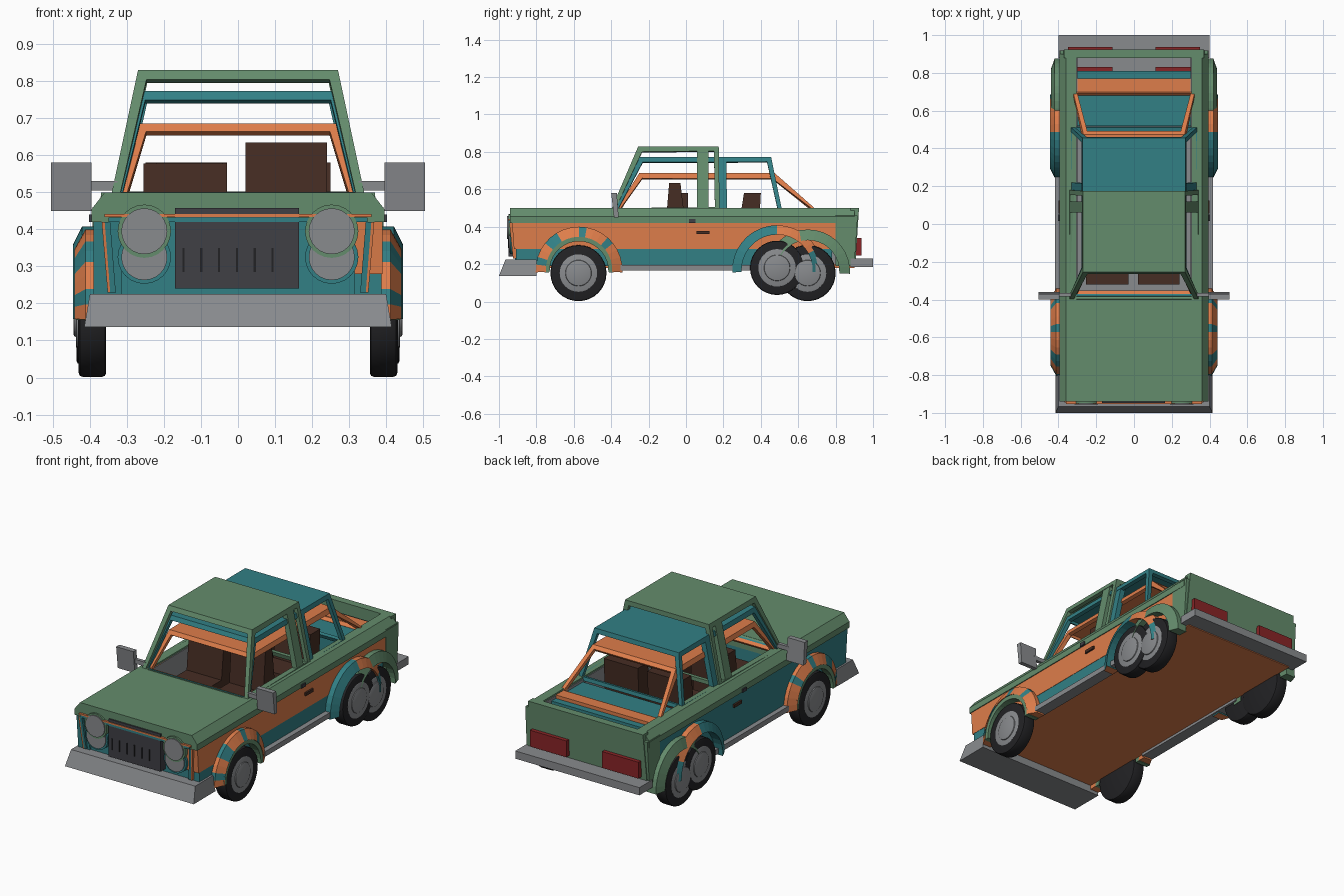
import bpy, bmesh, math
from mathutils import Vector

if "Cube" in bpy.data.objects:
    bpy.data.objects.remove(bpy.data.objects["Cube"])

MATS = {}
for n, c in {
    "green": (0.127, 0.262, 0.15), "teal": (0.032, 0.215, 0.235), "orange": (0.73, 0.205, 0.069),
    "grey": (0.25, 0.258, 0.27), "dark_grille": (0.05, 0.05, 0.06), "tyre_black": (0.016, 0.016, 0.018),
    "seat_brown": (0.061, 0.026, 0.017), "lamp_red": (0.25, 0.018, 0.02)}.items():
    m = bpy.data.materials.new(n)
    m.diffuse_color = (*c, 1)
    m.use_nodes = True
    m.node_tree.nodes["Principled BSDF"].inputs["Base Color"].default_value = m.diffuse_color
    MATS[n] = m


def finish(bm, name, mats, mirror=False, smooth=False, recalc=True):
    if recalc:
        bmesh.ops.recalc_face_normals(bm, faces=bm.faces)
    me = bpy.data.meshes.new(name)
    bm.to_mesh(me)
    bm.free()
    ob = bpy.data.objects.new(name, me)
    bpy.context.collection.objects.link(ob)
    for m in mats.split():
        me.materials.append(MATS[m])
    if mirror:
        ob.modifiers.new("Mirror", "MIRROR")
    if smooth:
        bpy.context.view_layer.objects.active = ob
        ob.select_set(True)
        bpy.ops.object.shade_smooth_by_angle(angle=math.radians(35))
        ob.select_set(False)
    return ob


def block(name, mat, x, y, z, x2=None, y2=None, mirror=False):
    """Box with (x, y) ranges at the bottom and optional (x2, y2) at the top."""
    x2, y2 = x2 or x, y2 or y
    bm = bmesh.new()
    lo = [bm.verts.new((a, b, z[0])) for a, b in ((x[0], y[0]), (x[1], y[0]), (x[1], y[1]), (x[0], y[1]))]
    hi = [bm.verts.new((a, b, z[1])) for a, b in ((x2[0], y2[0]), (x2[1], y2[0]), (x2[1], y2[1]), (x2[0], y2[1]))]
    bm.faces.new(lo)
    bm.faces.new(hi)
    for i in range(4):
        j = (i + 1) % 4
        bm.faces.new((lo[i], lo[j], hi[j], hi[i]))
    return finish(bm, name, mat, mirror)


def prism_y(name, mat, pts, y0, y1, mirror=False):
    bm = bmesh.new()
    f = bm.faces.new([bm.verts.new((x, y0, z)) for x, z in pts])
    new = bmesh.ops.extrude_face_region(bm, geom=[f])["geom"]
    bmesh.ops.translate(bm, vec=(0, y1 - y0, 0), verts=[v for v in new if isinstance(v, bmesh.types.BMVert)])
    return finish(bm, name, mat, mirror)


def cab(name, mat, yb, yt, zb, zt, xb, xt, frame):
    """Tapered glasshouse: roof and window frames, open windows."""
    bm = bmesh.new()
    b = [bm.verts.new((x, y, zb)) for x, y in ((-xb, yb[0]), (xb, yb[0]), (xb, yb[1]), (-xb, yb[1]))]
    t = [bm.verts.new((x, y, zt)) for x, y in ((-xt, yt[0]), (xt, yt[0]), (xt, yt[1]), (-xt, yt[1]))]
    sides = [bm.faces.new((b[i], b[(i + 1) % 4], t[(i + 1) % 4], t[i])) for i in range(4)]
    bm.faces.new(t)
    bm.normal_update()
    bmesh.ops.inset_individual(bm, faces=sides, thickness=frame)
    bmesh.ops.delete(bm, geom=sides, context="FACES")
    ob = finish(bm, name, mat, recalc=False)
    s = ob.modifiers.new("Solidify", "SOLIDIFY")
    s.thickness, s.offset = 0.022, -1
    return ob


def arch(name, mats, cy, cz, r0, r1, x_in, x_out, flare, rule=lambda y, i: 0):
    """Wheel arch swept over the wheel, mirrored to both sides."""
    bm = bmesh.new()
    n, rings = 18, []
    for i in range(n + 1):
        a = math.radians(-3 + 186 * i / n)
        c, s = math.cos(a), math.sin(a)
        rings.append([bm.verts.new((x, cy + r * c, cz + r * s)) for x, r in
                      ((x_in, r0), (x_out, r0), (x_out - flare, r1), (x_in, r1))])
    for i in range(n):
        for k in range(4):
            f = bm.faces.new((rings[i][k], rings[i][(k + 1) % 4], rings[i + 1][(k + 1) % 4], rings[i + 1][k]))
            f.material_index = rule(f.calc_center_median().y, i)
    bm.faces.new(rings[0])
    bm.faces.new(rings[-1])
    return finish(bm, name, mats, True)


def disc(name, mat, centre, r, depth, axis="X", bevel=0.0, seg=32):
    bm = bmesh.new()
    bmesh.ops.create_cone(bm, cap_ends=True, segments=seg, radius1=r, radius2=r, depth=depth)
    if bevel:
        rim = [e for e in bm.edges if abs(e.verts[0].co.z - e.verts[1].co.z) < 1e-4]
        bmesh.ops.bevel(bm, geom=rim, offset=bevel, segments=2, affect="EDGES", profile=0.5)
    for v in bm.verts:
        x, y, z = v.co
        v.co = Vector(centre) + (Vector((z, x, y)) if axis == "X" else Vector((x, z, y)))
    return finish(bm, name, mat, True, True)


# Floor, lower sides and engine bay
block("floor_pan", "orange", (-0.36, 0.36), (-0.9, 0.9), (0.18, 0.2))
block("right_side_panel", "orange", (0.315, 0.39), (-0.92, 0.81), (0.28, 0.42), y2=(-0.93, 0.81))
block("right_rocker_panel", "teal", (0.315, 0.388), (-0.91, 0.78), (0.19, 0.28))
block("left_side_panel", "teal", (-0.39, -0.315), (-0.91, 0.81), (0.19, 0.42), y2=(-0.93, 0.81))
block("front_fascia", "teal", (-0.36, 0.36), (-0.905, -0.4), (0.2, 0.42))
block("side_step", "grey", (0.35, 0.418), (-0.35, 0.45), (0.165, 0.195), mirror=True)

# Hood, shoulder rails and tail
prism_y("hood", "green", [(-0.395, 0.42), (0.395, 0.42), (0.395, 0.455), (0.36, 0.5), (-0.36, 0.5), (-0.395, 0.455)],
        -0.94, -0.4)
prism_y("shoulder_rail", "green", [(0.305, 0.42), (0.395, 0.42), (0.395, 0.455), (0.36, 0.5), (0.305, 0.5)],
        -0.4, 0.9, True)
block("tailgate", "green", (-0.385, 0.385), (0.88, 0.905), (0.19, 0.5), (-0.37, 0.37), (0.88, 0.925))
block("rear_quarter", "green", (0.315, 0.395), (0.8, 0.9), (0.19, 0.46), (0.315, 0.393), (0.8, 0.918), mirror=True)
block("bed_floor", "grey", (-0.31, 0.31), (-0.38, 0.88), (0.2, 0.235))
block("bed_lining", "grey", (0.3, 0.316), (-0.38, 0.88), (0.23, 0.49), mirror=True)
block("trunk", "teal", (-0.3, 0.3), (0.52, 0.81), (0.235, 0.475))
block("trunk_trim", "orange", (-0.3, 0.3), (0.7, 0.77), (0.47, 0.495))

# Three nested glasshouses
cab("tall_cab", "green", (-0.405, 0.18), (-0.255, 0.175), 0.48, 0.83, 0.345, 0.27, 0.036)
cab("middle_cab", "teal", (-0.39, 0.515), (-0.25, 0.455), 0.48, 0.773, 0.338, 0.272, 0.034)
cab("low_cab", "orange", (-0.38, 0.71), (-0.25, 0.475), 0.48, 0.686, 0.325, 0.268, 0.032)
block("tall_cab_pillar", "green", (0.31, 0.343), (0.06, 0.12), (0.48, 0.82), (0.24, 0.27), (0.06, 0.12), mirror=True)
block("middle_cab_pillar", "teal", (0.305, 0.336), (0.18, 0.22), (0.48, 0.765), (0.24, 0.272), (0.175, 0.215), mirror=True)

# Seats
for n, x, top in (("right", (0.02, 0.24), 0.635), ("left", (-0.255, -0.03), 0.578)):
    block(n + "_seat_cushion", "seat_brown", x, (-0.32, -0.02), (0.235, 0.4))
    block(n + "_seat_back", "seat_brown", x, (-0.11, 0.0), (0.39, top), y2=(-0.09, -0.03))
block("headrest", "seat_brown", (0.04, 0.22), (-0.04, 0.01), (0.4, 0.58), mirror=True)
block("rear_seat_cushion", "seat_brown", (0.03, 0.25), (0.13, 0.38), (0.235, 0.4), mirror=True)
block("rear_seat_back", "seat_brown", (0.03, 0.25), (0.28, 0.39), (0.39, 0.58), y2=(0.31, 0.4), mirror=True)

# Wheels: one front pair and two overlapping rear pairs
for n, y, z, r, xo in (("front", -0.575, 0.152, 0.15, 0.43), ("rear_inner", 0.487, 0.18, 0.145, 0.436),
                       ("rear_outer", 0.65, 0.152, 0.15, 0.43)):
    disc(n + "_tyre", "tyre_black", (xo - 0.037, y, z), r, 0.074, bevel=0.01)
    disc(n + "_rim", "grey", (xo - 0.018, y, z), 0.102, 0.04, bevel=0.006)
    disc(n + "_hub", "grey", (xo - 0.012, y, z), 0.07, 0.04, bevel=0.006)

# Wheel arches
arch("front_arch", "orange teal", -0.572, 0.168, 0.178, 0.232, 0.36, 0.442, 0.03,
     lambda y, i: 1 if i in (4, 8, 12, 13, 16) else 0)
arch("front_arch_liner", "green", -0.572, 0.165, 0.157, 0.186, 0.36, 0.438, 0.0)
arch("rear_arch", "orange teal", 0.487, 0.168, 0.19, 0.24, 0.36, 0.446, 0.025,
     lambda y, i: 1 if y < 0.47 or i < 3 else 0)
arch("rear_green_arch", "green", 0.652, 0.16, 0.168, 0.225, 0.36, 0.44, 0.02)

# Bumpers
block("front_bumper", "grey", (-0.415, 0.415), (-1.0, -0.8), (0.137, 0.225), (-0.4, 0.4), (-0.965, -0.8))
block("rear_bumper", "grey", (-0.4, 0.4), (0.88, 1.0), (0.185, 0.23))
block("tail_lamp", "lamp_red", (0.115, 0.35), (0.9, 0.937), (0.245, 0.34), mirror=True)
block("inner_tail_lamp", "lamp_red", (0.115, 0.3), (0.8, 0.832), (0.26, 0.34), mirror=True)

# Grille and lamps
block("grille", "dark_grille", (-0.17, 0.165), (-0.948, -0.9), (0.24, 0.458))
for i in range(6):
    x = -0.15 + i * 0.048
    block("grille_slat", "tyre_black", (x, x + 0.006), (-0.952, -0.94), (0.285, 0.35))
for n, z, mat, y in (("upper", 0.395, "green", -0.925), ("lower", 0.325, "teal", -0.915)):
    disc(n + "_lamp_ring", mat, (0.253, y, z), 0.072, 0.05, "Y", seg=24)
    disc(n + "_lamp_glass", "grey", (0.253, y - 0.006, z), 0.062, 0.05, "Y", seg=24)

# Fascia frame lines
block("fascia_top_trim", "orange", (-0.36, 0.36), (-0.952, -0.9), (0.433, 0.442))
block("fascia_lower_trim", "teal", (-0.35, 0.35), (-0.95, -0.9), (0.42, 0.432))
block("fascia_side_trim", "teal", (0.33, 0.345), (-0.925, -0.9), (0.23, 0.42), (0.345, 0.36), (-0.945, -0.9), mirror=True)
block("fascia_side_stripe", "orange", (0.345, 0.352), (-0.925, -0.9), (0.23, 0.42), (0.36, 0.368), (-0.945, -0.9), mirror=True)

# Mirrors and door handles
block("mirror_housing", "grey", (0.395, 0.505), (-0.385, -0.36), (0.45, 0.58), (0.395, 0.505), (-0.4, -0.37), mirror=True)
block("mirror_arm", "grey", (0.325, 0.41), (-0.385, -0.365), (0.505, 0.53), mirror=True)
block("upper_door_handle", "dark_grille", (0.38, 0.402), (0.015, 0.05), (0.42, 0.44), mirror=True)
block("lower_door_handle", "seat_brown", (0.38, 0.4), (0.055, 0.125), (0.36, 0.378), mirror=True)
